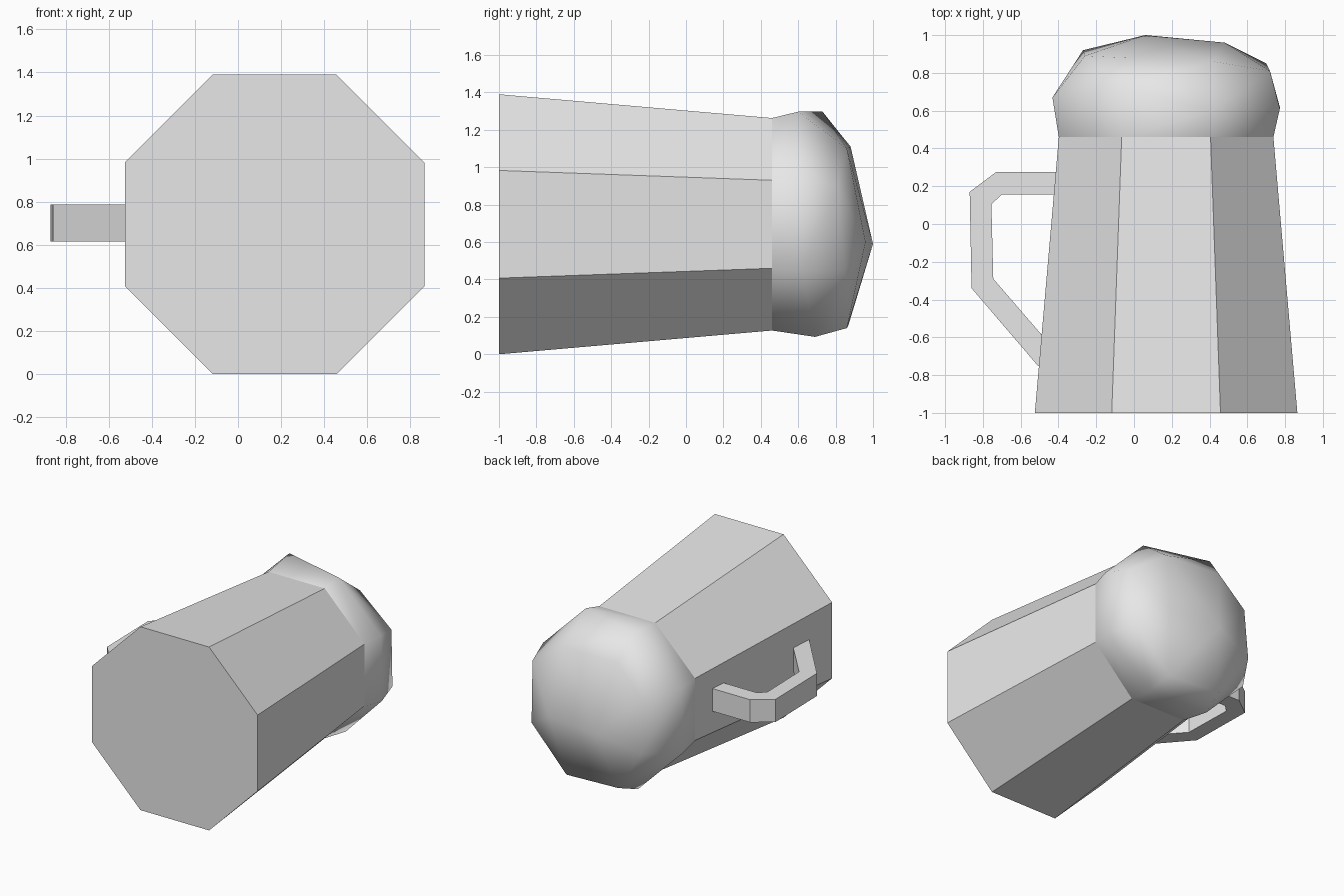
import bpy, bmesh
from math import cos, sin, pi
from mathutils import Vector

if "Cube" in bpy.data.objects:
    bpy.data.objects.remove(bpy.data.objects["Cube"], do_unlink=True)

grey = bpy.data.materials.new("light_grey")
grey.use_nodes = True
COLOUR = (0.8, 0.8, 0.8, 1)
grey.diffuse_color = COLOUR
grey.node_tree.nodes["Principled BSDF"].inputs["Base Color"].default_value = COLOUR

AXIS_X, AXIS_Z = 0.17, 0.695


def finish(name, bm, smooth=False):
    bmesh.ops.recalc_face_normals(bm, faces=bm.faces)
    for face in bm.faces:
        face.smooth = smooth
    mesh = bpy.data.meshes.new(name)
    bm.to_mesh(mesh)
    bm.free()
    mesh.materials.append(grey)
    obj = bpy.data.objects.new(name, mesh)
    bpy.context.collection.objects.link(obj)
    return obj


def octagon(apothem, depths):
    """Eight corners round the mug's axis, flat side up, each with its own y."""
    r = apothem / cos(pi / 8)
    return [Vector((AXIS_X + r * cos(pi / 8 + i * pi / 4), y,
                    AXIS_Z + r * sin(pi / 8 + i * pi / 4)))
            for i, y in enumerate(depths)]


def loft(bm, a, b):
    for i in range(len(a)):
        j = (i + 1) % len(a)
        bm.faces.new((a[i], a[j], b[j], b[i]))


# Tapered eight-sided mug lying on its side
bm = bmesh.new()
base = [bm.verts.new(p) for p in octagon(0.695, [-1] * 8)]
rim = [bm.verts.new(p) for p in octagon(0.568, [0.46] * 8)]
loft(bm, base, rim)
bm.faces.new(base)
bm.faces.new(rim)
finish("mug_body", bm)

# Lumpy foam head: rim, bulge, shoulder and two crown points
bm = bmesh.new()
foam_points = octagon(0.568, [0.46] * 8)
foam_points += octagon(0.602, [0.61, 0.60, 0.73, 0.67, 0.67, 0.69, 0.69, 0.62])
foam_points += [Vector(p) for p in (
    (0.72, 0.81, 0.90), (0.42, 0.86, 1.10), (-0.04, 0.88, 1.11),
    (-0.26, 0.89, 0.90), (-0.27, 0.92, 0.50), (-0.04, 0.87, 0.16),
    (0.40, 0.86, 0.14), (0.70, 0.85, 0.45),
    (0.06, 1.00, 0.59), (0.48, 0.96, 0.60))]
for p in foam_points:
    bm.verts.new(p)
hull = bmesh.ops.convex_hull(bm, input=bm.verts[:])
loose = [v for v in bm.verts if not v.link_faces]
bmesh.ops.delete(bm, geom=loose, context="VERTS")
under = [f for f in bm.faces if all(v.co.y < 0.47 for v in f.verts)]
bmesh.ops.delete(bm, geom=under, context="FACES")
finish("foam_head", bm, smooth=True)

# Angular handle: a flat band with both ends sunk in the mug wall
outer = [(-0.38, 0.275), (-0.73, 0.275), (-0.87, 0.17), (-0.86, -0.34), (-0.505, -0.755)]
inner = [(-0.38, 0.155), (-0.70, 0.155), (-0.755, 0.105), (-0.745, -0.29), (-0.46, -0.62)]
bm = bmesh.new()
sections = []
for (ox, oy), (ix, iy) in zip(outer, inner):
    sections.append([bm.verts.new(p) for p in (
        (ox, oy, 0.615), (ox, oy, 0.787), (ix, iy, 0.787), (ix, iy, 0.615))])
for a, b in zip(sections, sections[1:]):
    loft(bm, a, b)
bm.faces.new(sections[0])
bm.faces.new(sections[-1])
finish("handle", bm)
